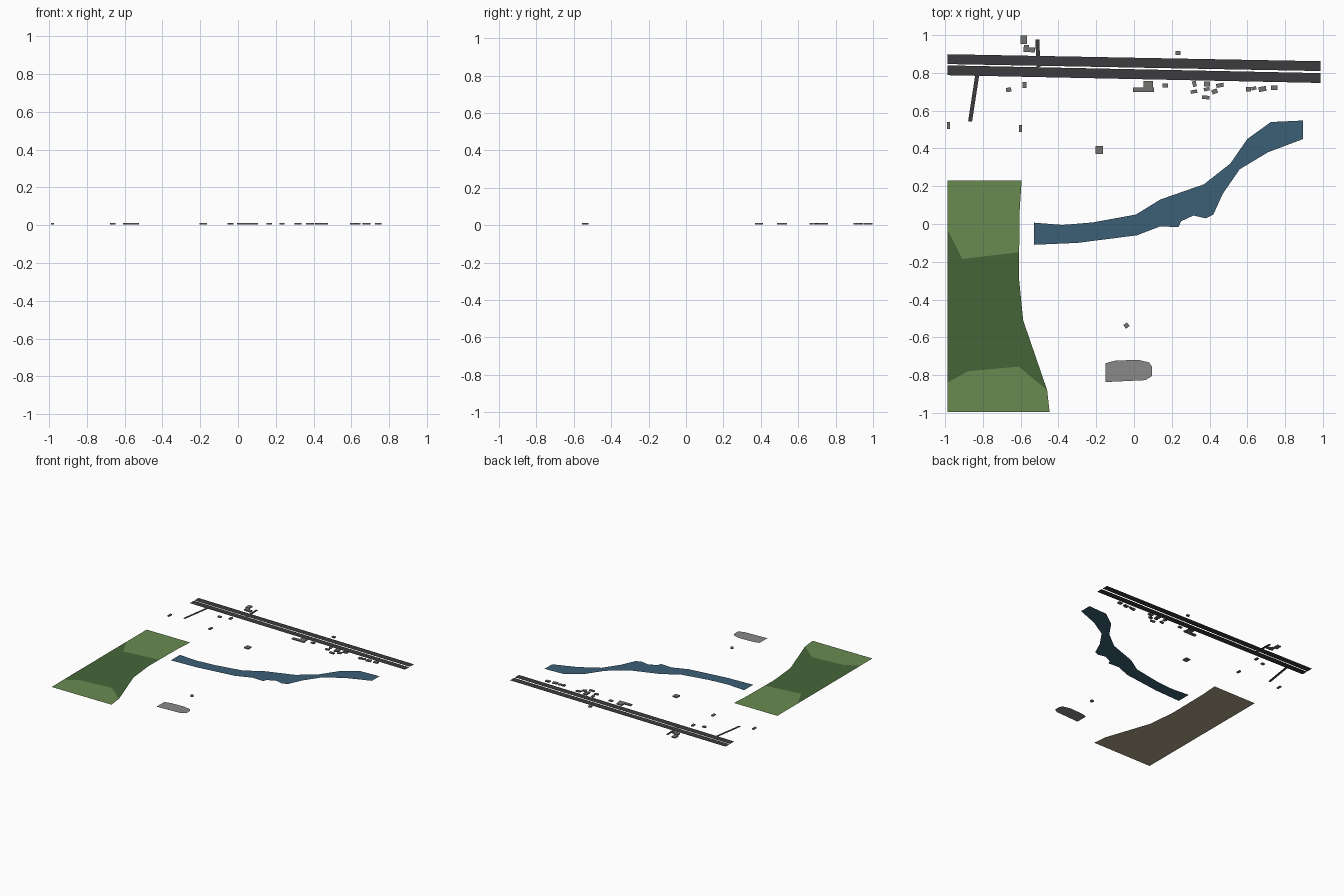
import bpy, bmesh, math
from mathutils import Vector


def material(name, rgb):
    m = bpy.data.materials.new(name)
    m.diffuse_color = (*rgb, 1)
    return m


SOIL = material("soil", (0.42, 0.37, 0.24))
GRASS = material("grass", (0.14, 0.26, 0.08))
FOREST = material("forest", (0.06, 0.13, 0.04))
WATER = material("water", (0.045, 0.115, 0.18))
ASPHALT = material("asphalt", (0.045, 0.045, 0.05))
PAVING = material("paving", (0.25, 0.25, 0.25))
WALL = material("wall", (0.17, 0.17, 0.16))


def finish(bm, name, mat):
    mesh = bpy.data.meshes.new(name)
    bm.to_mesh(mesh)
    bm.free()
    mesh.materials.append(mat)
    ob = bpy.data.objects.new(name, mesh)
    bpy.context.collection.objects.link(ob)
    return ob


def sheet(name, outline, z, mat):
    """Flat polygon facing up."""
    bm = bmesh.new()
    f = bm.faces.new([bm.verts.new((x, y, z)) for x, y in outline])
    f.normal_update()
    if f.normal.z < 0:
        f.normal_flip()
    bmesh.ops.triangulate(bm, faces=bm.faces[:])
    return finish(bm, name, mat)


def road(name, a, b, width, z):
    a, b = Vector(a), Vector(b)
    side = (b - a).normalized().orthogonal() * width / 2
    return sheet(name, [a - side, b - side, b + side, a + side], z, ASPHALT)


def building(name, x0, y0, x1, y1, turn=0.0, low=0.004, high=0.013):
    bm = bmesh.new()
    bmesh.ops.create_cube(bm, size=1)
    for v in bm.verts:
        v.co = (v.co.x * (x1 - x0), v.co.y * (y1 - y0), v.co.z * (high - low))
    ob = finish(bm, name, WALL)
    ob.location = ((x0 + x1) / 2, (y0 + y1) / 2, (low + high) / 2)
    ob.rotation_euler.z = math.radians(turn)
    return ob


# Park: soil, grass and woodland layers
park = [(-0.987, 0.23), (-0.595, 0.23), (-0.605, 0.08), (-0.61, -0.28), (-0.587, -0.51),
        (-0.46, -0.88), (-0.447, -0.995), (-0.987, -0.995)]
sheet("park_soil", park, 0.0, SOIL)
sheet("park_grass", park, 0.001, GRASS)
sheet("park_woodland", [(-0.987, -0.03), (-0.91, -0.185), (-0.61, -0.15), (-0.61, -0.28),
                        (-0.587, -0.51), (-0.46, -0.88), (-0.61, -0.755), (-0.88, -0.78),
                        (-0.987, -0.84)], 0.0015, FOREST)

# River between two banks
north = [(-0.53, 0.007), (-0.38, -0.005), (-0.22, 0.008), (0.01, 0.05), (0.14, 0.13),
         (0.37, 0.21), (0.51, 0.32), (0.60, 0.45), (0.725, 0.54), (0.895, 0.548)]
south = [(-0.53, -0.11), (-0.30, -0.10), (0.015, -0.06), (0.14, -0.012), (0.235, -0.017),
         (0.25, 0.015), (0.315, 0.045), (0.38, 0.03), (0.42, 0.05), (0.47, 0.16),
         (0.56, 0.29), (0.71, 0.38), (0.895, 0.45)]
sheet("river", north + south[::-1], 0.002, WATER)

# Dual carriageway and side roads
road("north_carriageway", (-0.987, 0.873), (0.987, 0.836), 0.052, 0.004)
road("south_carriageway", (-0.987, 0.814), (0.987, 0.773), 0.052, 0.004)
road("west_lane", (-0.83, 0.79), (-0.868, 0.543), 0.021, 0.004)
road("north_lane", (-0.512, 0.977), (-0.506, 0.83), 0.021, 0.004)

# Paved lot
sheet("paved_lot", [(-0.15, -0.737), (-0.10, -0.724), (0.02, -0.719), (0.08, -0.733),
                    (0.096, -0.757), (0.096, -0.805), (0.06, -0.827), (-0.15, -0.837)],
      0.003, PAVING)

# Buildings: x0, y0, x1, y1, rotation
houses = [
    (-0.60, 0.952, -0.567, 0.998, 0), (-0.585, 0.91, -0.525, 0.935, -3),
    (-0.583, 0.935, -0.555, 0.948, 0),
    (-0.59, 0.72, -0.57, 0.752, 0), (-0.677, 0.70, -0.65, 0.722, 5),
    (-0.99, 0.502, -0.975, 0.54, 0), (-0.61, 0.487, -0.592, 0.523, 0),
    (-0.205, 0.37, -0.165, 0.412, 0), (-0.052, -0.55, -0.028, -0.526, 35),
    (0.22, 0.896, 0.245, 0.915, 0), (-0.005, 0.70, 0.105, 0.724, 0),
    (0.05, 0.724, 0.10, 0.757, 0), (0.15, 0.724, 0.18, 0.744, 0),
    (0.31, 0.727, 0.33, 0.757, 15), (0.30, 0.692, 0.335, 0.71, 10),
    (0.37, 0.727, 0.403, 0.755, 0), (0.37, 0.705, 0.40, 0.723, 15),
    (0.36, 0.661, 0.40, 0.68, -5), (0.412, 0.69, 0.442, 0.714, 20),
    (0.435, 0.724, 0.475, 0.745, 10), (0.593, 0.702, 0.62, 0.726, 0),
    (0.622, 0.71, 0.648, 0.727, 15), (0.66, 0.702, 0.70, 0.728, 10),
    (0.725, 0.71, 0.76, 0.734, 0),
]
for i, h in enumerate(houses, 1):
    building(f"building_{i:02d}", *h)
